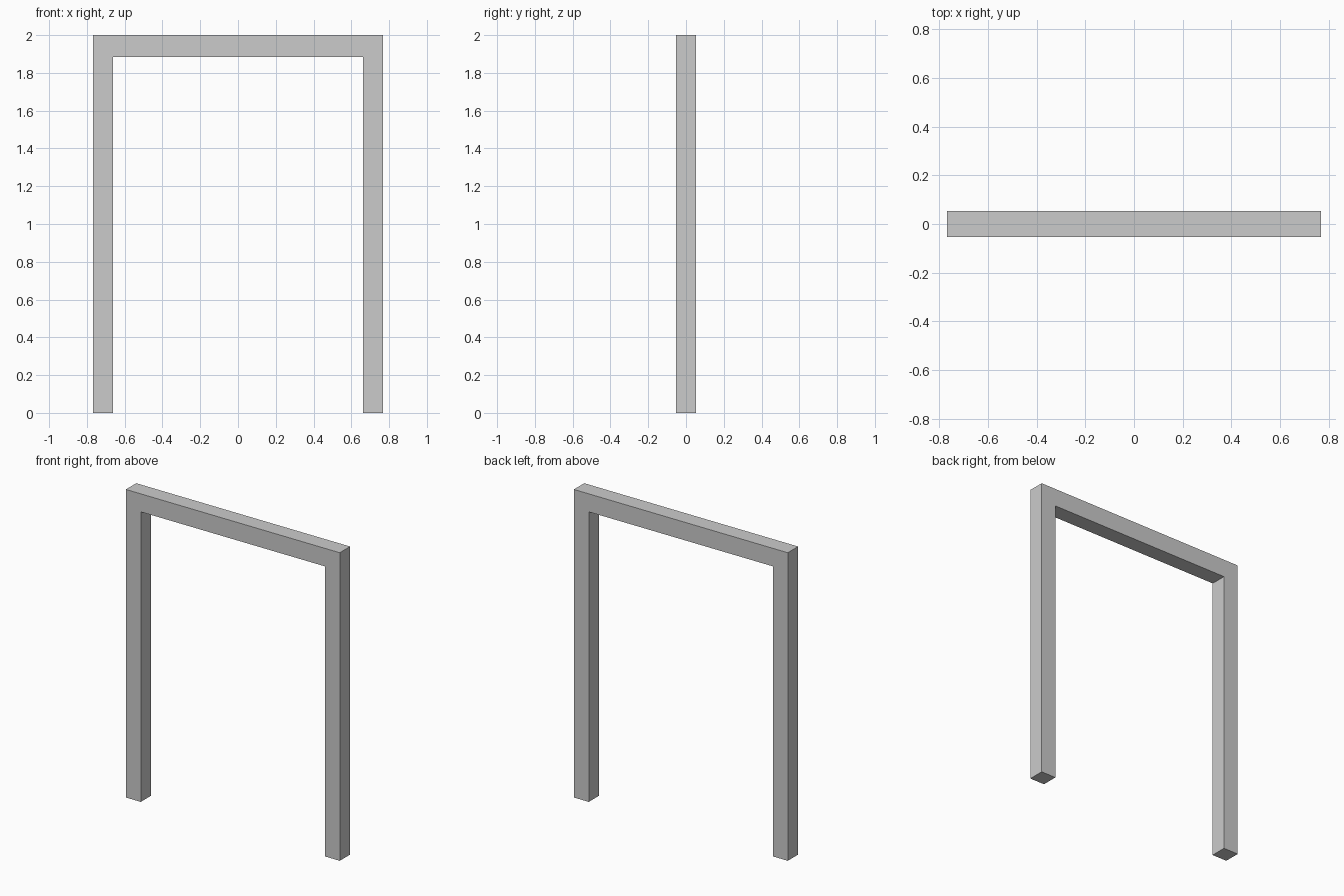
import bpy
import bmesh

if "Cube" in bpy.data.objects:
    bpy.data.objects.remove(bpy.data.objects["Cube"])

OUTER, INNER = 0.768, 0.661   # half widths of frame and opening
TOP, LINTEL = 2.0, 1.883      # top of frame, underside of lintel
DEPTH = 0.106

# Door frame: U-shaped front profile, extruded front to back
half = [(INNER, LINTEL), (INNER, 0), (OUTER, 0), (OUTER, TOP)]
profile = half + [(-x, z) for x, z in reversed(half)]

bm = bmesh.new()
front = bm.faces.new([bm.verts.new((x, -DEPTH / 2, z)) for x, z in profile])
result = bmesh.ops.extrude_face_region(bm, geom=[front], use_keep_orig=True)
back_verts = [g for g in result["geom"] if isinstance(g, bmesh.types.BMVert)]
bmesh.ops.translate(bm, verts=back_verts, vec=(0, DEPTH, 0))
bmesh.ops.recalc_face_normals(bm, faces=bm.faces)

mesh = bpy.data.meshes.new("door_frame")
bm.to_mesh(mesh)
bm.free()
bpy.context.collection.objects.link(bpy.data.objects.new("door_frame", mesh))
